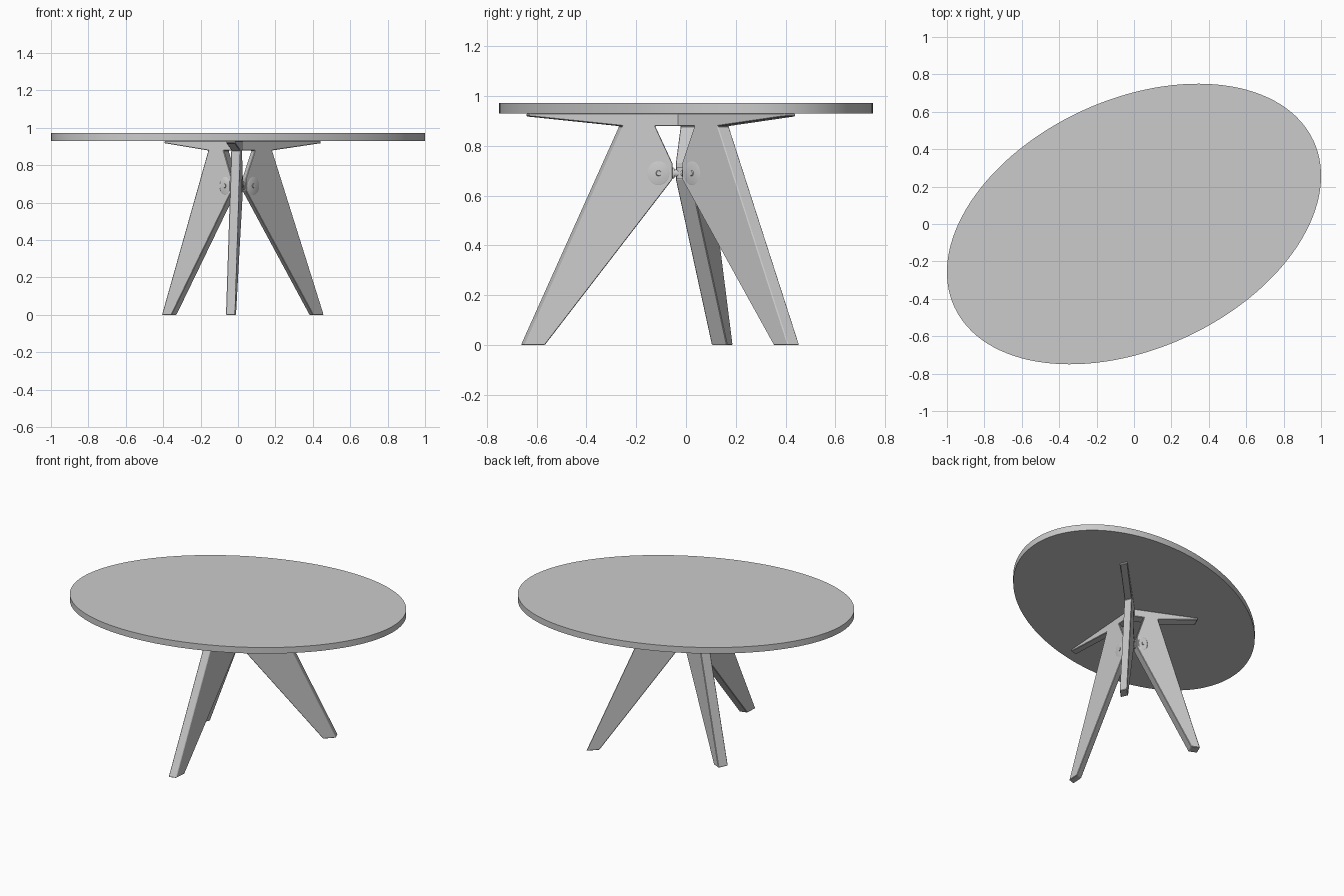
import bpy, bmesh
from math import radians, pi
from mathutils import Matrix, Vector

if "Cube" in bpy.data.objects:
    bpy.data.objects.remove(bpy.data.objects["Cube"])

THICK = 0.068
# the three-legged base is a circular layout squeezed along one direction
SQUASH = (Matrix.Translation((0.005, -0.022, 0)) @ Matrix.Rotation(radians(155.8), 4, 'Z')
          @ Matrix.Diagonal((0.634, 1, 1, 1)))


def make(name, bm, smooth=False, bevel=0):
    bmesh.ops.recalc_face_normals(bm, faces=bm.faces)
    me = bpy.data.meshes.new(name)
    bm.to_mesh(me)
    bm.free()
    ob = bpy.data.objects.new(name, me)
    bpy.context.collection.objects.link(ob)
    if bevel:
        m = ob.modifiers.new("bevel", 'BEVEL')
        m.width, m.segments = bevel, 1
    if smooth:
        bpy.ops.object.select_all(action='DESELECT')
        ob.select_set(True)
        bpy.context.view_layer.objects.active = ob
        bpy.ops.object.shade_smooth_by_angle()
    return ob


def cylinder(bm, radius, depth, mat, segs=24, radius2=None):
    bmesh.ops.create_cone(bm, cap_ends=True, segments=segs, radius1=radius,
                          radius2=radius2 or radius, depth=depth, matrix=mat)


def slab(profile, matrix):
    """Extrude an (r, z) profile to the leg thickness."""
    bm = bmesh.new()
    face = bm.faces.new([bm.verts.new((r, -THICK / 2, z)) for r, z in profile])
    ext = bmesh.ops.extrude_face_region(bm, geom=[face])["geom"]
    bmesh.ops.translate(bm, vec=(0, THICK, 0),
                        verts=[v for v in ext if isinstance(v, bmesh.types.BMVert)])
    bm.transform(matrix)
    return bm


# oval top, turned about the vertical
bm = bmesh.new()
cylinder(bm, 1, 0.042, Matrix.Identity(4), 128)
bm.transform(Matrix.Translation((0, 0, 0.951)) @ Matrix.Rotation(radians(24.8), 4, 'Z')
             @ Matrix.Diagonal((1.058, 0.666, 1, 1)))
make("table_top", bm, smooth=True)

# leg with its tapering support arm
LEG = [(0, 0.93), (0.665, 0.93), (0.665, 0.918), (0.26, 0.879), (0.689, 0),
       (0.60, 0), (0.043, 0.665), (0.043, 0.73), (0.118, 0.879), (0, 0.879)]

for i, side in enumerate(("left", "front", "right")):
    M = SQUASH @ Matrix.Rotation(i * 2 * pi / 3, 4, 'Z')
    make(side + "_leg", slab(LEG, M), bevel=0.003)

    # round washers and bolt heads on both faces of the leg
    bm = bmesh.new()
    for s in (-1, 1):
        turn = Matrix.Rotation(-s * pi / 2, 4, 'X')
        for rad, rad2, h in ((0.048, 0.044, 0.002), (0.012, 0.010, 0.008)):
            at = Matrix.Translation((0.105, s * (THICK / 2 + h / 2), 0.69))
            cylinder(bm, rad, h, at @ turn, radius2=rad2)
    bm.transform(M)
    make(side + "_leg_bolts", bm, smooth=True)

    # rod tying the leg to the centre, with a collar
    bm = bmesh.new()
    turn = Matrix.Rotation(pi / 2, 4, 'Y')
    cylinder(bm, 0.014, 0.07, Matrix.Translation((0.035, 0, 0.69)) @ turn)
    cylinder(bm, 0.022, 0.012, Matrix.Translation((0.036, 0, 0.69)) @ turn)
    bm.transform(M)
    make(side + "_tie_rod", bm, smooth=True)

# small hub where the rods meet
bm = bmesh.new()
cylinder(bm, 0.018, 0.045, Matrix.Translation((0, 0, 0.69)))
bm.transform(SQUASH)
make("hub", bm, smooth=True)
